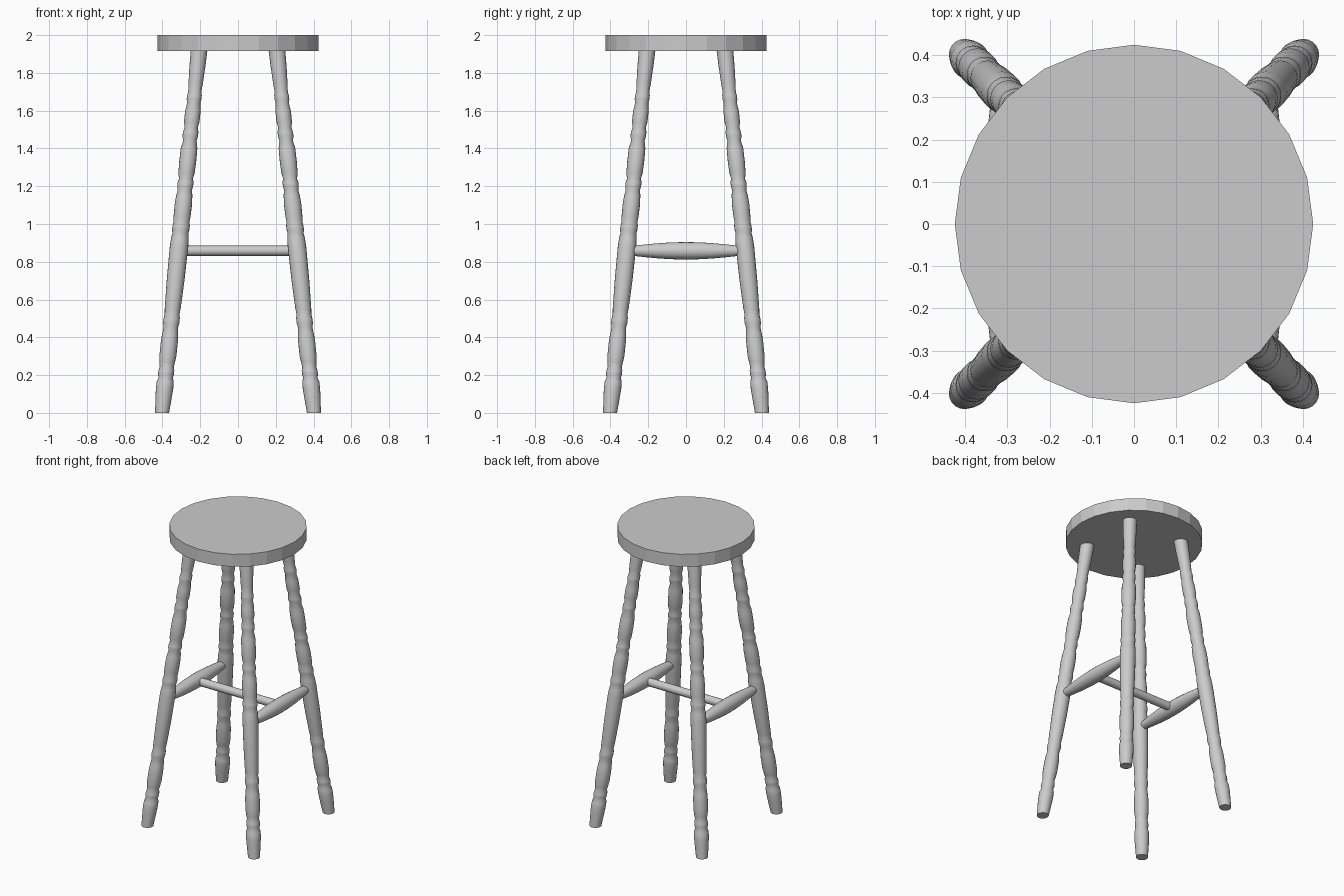
import bpy, bmesh, math
from mathutils import Vector

if "Cube" in bpy.data.objects:
    bpy.data.objects.remove(bpy.data.objects["Cube"])


def lathe(name, rings, u, v, sides=20, sharp=35):
    """Build a turned part from (centre, radius) rings lying in the u, v plane."""
    bm = bmesh.new()
    loops = []
    for c, r in rings:
        loops.append([bm.verts.new(Vector(c) + r * (math.cos(a) * Vector(u) + math.sin(a) * Vector(v)))
                      for a in (2 * math.pi * i / sides for i in range(sides))])
    for a, b in zip(loops, loops[1:]):
        for i in range(sides):
            j = (i + 1) % sides
            bm.faces.new((a[i], a[j], b[j], b[i]))
    bm.faces.new(loops[0])
    bm.faces.new(loops[-1])
    bmesh.ops.recalc_face_normals(bm, faces=bm.faces)
    mesh = bpy.data.meshes.new(name)
    bm.to_mesh(mesh)
    bm.free()
    ob = bpy.data.objects.new(name, mesh)
    bpy.context.collection.objects.link(ob)
    if sharp:
        bpy.ops.object.select_all(action='DESELECT')
        bpy.context.view_layer.objects.active = ob
        ob.select_set(True)
        bpy.ops.object.shade_smooth_by_angle(angle=math.radians(sharp))
    return ob


X, Y, Z = (1, 0, 0), (0, 1, 0), (0, 0, 1)

# Seat: 24-sided flat disc
lathe("seat", [((0, 0, 1.915), 0.425), ((0, 0, 2.0), 0.425)], X, Y, sides=24, sharp=0)

# Turned leg profile: (height, radius)
LEG = [(0, .037), (.08, .043), (.13, .046), (.165, .045), (.185, .038), (.205, .042),
       (.225, .042), (.245, .037), (.27, .041), (.30, .045), (.38, .045), (.42, .042),
       (.45, .038), (.475, .043), (.50, .043), (.52, .039), (.55, .042), (.70, .047),
       (.88, .049), (.93, .046), (.95, .042), (.97, .046), (.99, .046), (1.01, .042),
       (1.04, .045), (1.10, .046), (1.15, .043), (1.18, .038), (1.20, .042), (1.22, .042),
       (1.24, .037), (1.27, .043), (1.33, .045), (1.40, .044), (1.44, .036), (1.465, .041),
       (1.485, .041), (1.51, .035), (1.54, .041), (1.60, .041), (1.64, .035), (1.66, .039),
       (1.68, .039), (1.70, .035), (1.74, .038), (1.83, .042), (1.917, .044)]


def splay(z):
    return 0.402 - 0.102 * z


# Four splayed legs
for sx, xn in ((-1, "left"), (1, "right")):
    for sy, yn in ((-1, "front"), (1, "back")):
        lathe(f"{yn}_{xn}_leg",
              [((sx * splay(z), sy * splay(z), z), r) for z, r in LEG], X, Y)

# Swelling side stretchers
RAIL_Z = 0.858
for sx, xn in ((-1, "left"), (1, "right")):
    rings = []
    for i in range(-6, 7):
        t = i / 6
        rings.append(((sx * splay(RAIL_Z), 0.31 * t, RAIL_Z), 0.023 + 0.023 * math.cos(t * math.pi / 2)))
    lathe(f"{xn}_stretcher", rings, X, Z)

# Straight cross stretcher joining the two side stretchers
lathe("cross_stretcher", [((-0.3, 0, RAIL_Z), 0.027), ((0.3, 0, RAIL_Z), 0.027)], Y, Z)
